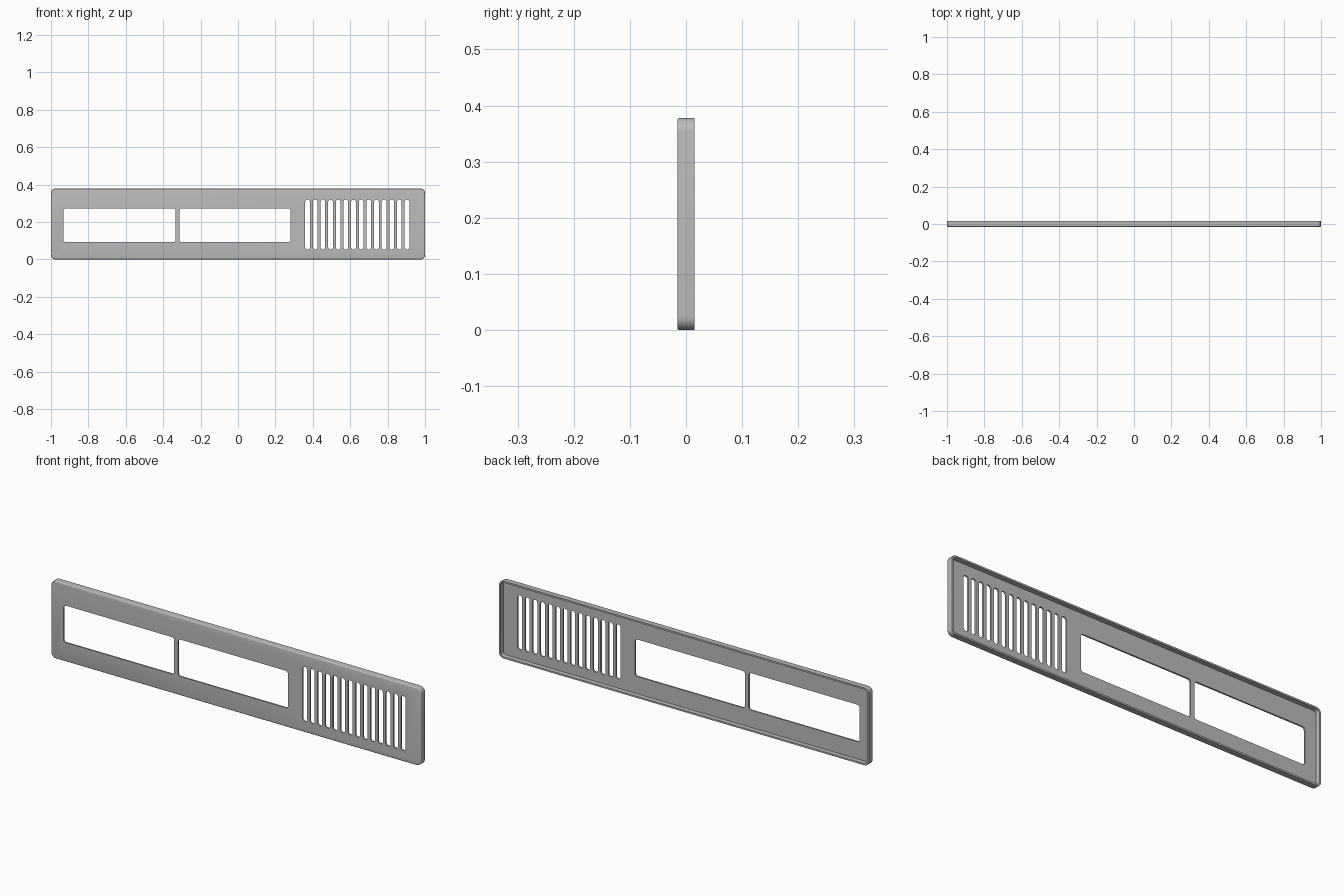
import bpy, bmesh, math

old = bpy.data.objects.get("Cube")
if old:
    bpy.data.objects.remove(old, do_unlink=True)

LENGTH, HEIGHT, HALF_DEPTH = 2.0, 0.378, 0.0155
RIM, PLATE = 0.008, 0.008

grey = bpy.data.materials.new("panel grey")
grey.use_nodes = True
colour = (0.5, 0.5, 0.5, 1)
grey.diffuse_color = colour
grey.node_tree.nodes["Principled BSDF"].inputs["Base Color"].default_value = colour


def outline(x0, x1, z0, z1, radius, inset=0.0, steps=6):
    """Rounded rectangle in x and z, shrunk by inset about its corner centres."""
    corners = [(x1 - radius, z1 - radius), (x0 + radius, z1 - radius),
               (x0 + radius, z0 + radius), (x1 - radius, z0 + radius)]
    points = []
    for quarter, (cx, cz) in enumerate(corners):
        for i in range(steps + 1):
            a = math.pi / 2 * (quarter + i / steps)
            points.append((cx + (radius - inset) * math.cos(a),
                           cz + (radius - inset) * math.sin(a)))
    return points


def loft(bm, layers):
    """Join (points, y) loops in order and cap both ends."""
    loops = [[bm.verts.new((x, y, z)) for x, z in pts] for pts, y in layers]
    for a, b in zip(loops, loops[1:]):
        for i in range(len(a)):
            j = (i + 1) % len(a)
            bm.faces.new((a[i], a[j], b[j], b[i]))
    bm.faces.new(loops[0])
    bm.faces.new(loops[-1])


def make_object(name, bm):
    bmesh.ops.recalc_face_normals(bm, faces=bm.faces)
    mesh = bpy.data.meshes.new(name)
    bm.to_mesh(mesh)
    bm.free()
    mesh.materials.append(grey)
    obj = bpy.data.objects.new(name, mesh)
    bpy.context.collection.objects.link(obj)
    return obj


# Panel: softened front edge, straight sides, hollow back behind a thin rim
profile = [(0.004, -HALF_DEPTH), (0.002, -HALF_DEPTH + 0.0005),
           (0.0005, -HALF_DEPTH + 0.002), (0, -HALF_DEPTH + 0.004),
           (0, HALF_DEPTH), (RIM, HALF_DEPTH), (RIM, -HALF_DEPTH + PLATE)]
bm = bmesh.new()
loft(bm, [(outline(-LENGTH / 2, LENGTH / 2, 0, HEIGHT, 0.024, inset), y)
          for inset, y in profile])
panel = make_object("front_panel", bm)

# Openings: two display windows and a row of vent slots
openings = [(-0.933, -0.334, 0.092, 0.273, 0.013),
            (-0.313, 0.281, 0.092, 0.273, 0.013)]
for i in range(14):
    x = 0.372 + i * 0.0409
    openings.append((x - 0.0125, x + 0.0125, 0.053, 0.319, 0.0115))
bm = bmesh.new()
for opening in openings:
    pts = outline(*opening)
    loft(bm, [(pts, -0.05), (pts, 0.05)])
cutter = make_object("opening_cutter", bm)
cutter.hide_render = True

cut = panel.modifiers.new("openings", "BOOLEAN")
cut.operation = "DIFFERENCE"
cut.solver = "EXACT"
cut.object = cutter

# Bake the cut, then drop the cutter
bpy.context.view_layer.update()
graph = bpy.context.evaluated_depsgraph_get()
baked = bpy.data.meshes.new_from_object(panel.evaluated_get(graph))
panel.modifiers.clear()
panel.data = baked
bpy.data.objects.remove(cutter, do_unlink=True)

bpy.ops.object.select_all(action="DESELECT")
panel.select_set(True)
bpy.context.view_layer.objects.active = panel
bpy.ops.object.shade_smooth_by_angle(angle=math.radians(35))
